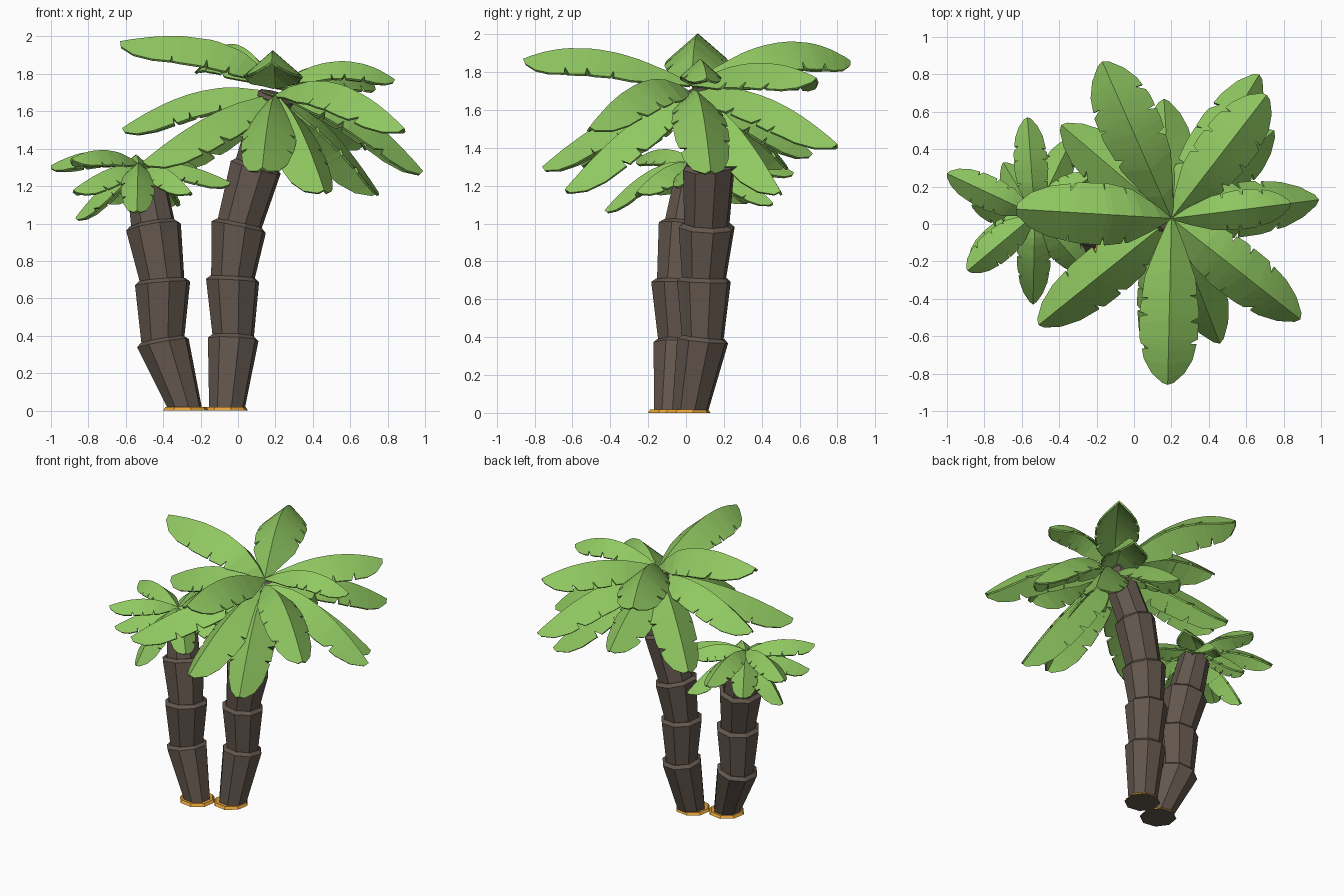
import bpy, bmesh, math, random
from mathutils import Vector

if "Cube" in bpy.data.objects:
    bpy.data.objects.remove(bpy.data.objects["Cube"])

random.seed(4)


def material(name, rgb):
    m = bpy.data.materials.new(name)
    m.diffuse_color = (*rgb, 1)
    m.use_nodes = True
    m.node_tree.nodes["Principled BSDF"].inputs["Base Color"].default_value = m.diffuse_color
    return m


GREEN = material("leaf_green", (0.28, 0.58, 0.12))
BARK = material("bark_brown", (0.125, 0.095, 0.075))
SAND = material("sand_orange", (0.79, 0.36, 0.04))


def add_object(name, bm, *mats):
    me = bpy.data.meshes.new(name)
    bm.to_mesh(me)
    bm.free()
    ob = bpy.data.objects.new(name, me)
    for m in mats:
        me.materials.append(m)
    bpy.context.collection.objects.link(ob)
    return ob


def frustum(bm, rings, sides=8):
    """Closed tube through rings of (centre, axis, radius)."""
    loops = []
    for c, axis, r in rings:
        q = Vector((0, 0, 1)).rotation_difference(axis)
        loops.append([bm.verts.new(c + q @ Vector((r * math.cos(a), r * math.sin(a), 0)))
                      for a in [math.tau * (k + 0.3) / sides for k in range(sides)]])
    bottom = bm.faces.new(loops[0][::-1])
    bm.faces.new(loops[-1])
    for lo, hi in zip(loops, loops[1:]):
        for k in range(sides):
            n = (k + 1) % sides
            bm.faces.new((lo[k], lo[n], hi[n], hi[k]))
    return bottom


def trunk(name, pts, low, high):
    """Stack of segments, each flaring upward to a sharp rim."""
    bm = bmesh.new()
    p = [Vector(v) for v in pts]
    n = len(p)
    axes = [(p[min(i + 1, n - 1)] - p[max(i - 1, 0)]).normalized() for i in range(n)]
    axes[0] = Vector((0, 0, 1))
    for i in range(n - 1):
        drop = axes[i] * (0.02 if i else 0)
        top, ax = p[i + 1], axes[i + 1]
        frustum(bm, [(p[i] - drop, axes[i], low[i]), (top - ax * 0.02, ax, high[i]),
                     (top, ax, high[i] * 0.84)])
    add_object(name, bm, BARK)


def sand_patch(name, x, y, r):
    bm = bmesh.new()
    up = Vector((0, 0, 1))
    base = frustum(bm, [(Vector((x, y, 0)), up, r), (Vector((x, y, 0.018)), up, r * 0.9)])
    base.material_index = 1
    add_object(name, bm, SAND, BARK)


PROFILE = [(0, 0.1), (0.12, 0.48), (0.28, 0.86), (0.5, 1.0), (0.7, 0.98),
           (0.86, 0.82), (0.95, 0.56), (1, 0.2)]


def width_at(t):
    for (a, wa), (b, wb) in zip(PROFILE, PROFILE[1:]):
        if t <= b:
            return wa + (wb - wa) * (t - a) / (b - a)
    return PROFILE[-1][1]


def frond(name, start, tip, ctrl_z, width, ctrl_at=0.45, fold=41):
    """Folded, notched leaf along a quadratic curve."""
    a, c = Vector(start), Vector(tip)
    b = a.lerp(c, ctrl_at)
    b.z = ctrl_z
    notches = [[n + random.uniform(-0.05, 0.05) for n in (0.38, 0.57, 0.76)] for _ in range(2)]
    ts = {t for t, _ in PROFILE}
    for n in notches[0] + notches[1]:
        ts |= {n - 0.035, n, n + 0.008}
    ts = sorted(ts)
    across, down = math.cos(math.radians(fold)), math.sin(math.radians(fold))
    bm = bmesh.new()
    rows = []
    for t in ts:
        mid = a * (1 - t) ** 2 + b * 2 * t * (1 - t) + c * t * t
        tan = ((b - a) * (1 - t) + (c - b) * t).normalized()
        side = tan.cross(Vector((0, 0, 1))).normalized()
        nor = side.cross(tan)
        row = [bm.verts.new(mid)]
        for k, s in enumerate((1, -1)):
            w = width * width_at(t) * (0.74 if t in notches[k] else 1)
            row.append(bm.verts.new(mid + side * s * w * across - nor * w * down))
        rows.append(row)
    for (m0, r0, l0), (m1, r1, l1) in zip(rows, rows[1:]):
        bm.faces.new((m0, r0, r1, m1))
        bm.faces.new((m0, m1, l1, l0))
    ob = add_object(name, bm, GREEN)
    mod = ob.modifiers.new("thickness", "SOLIDIFY")
    mod.thickness = 0.013
    mod.offset = -1


# Trunks and sand at their feet
trunk("tall_trunk",
      [(-.06, .02, 0), (-.025, .09, .40), (-.028, .095, .715), (.008, .11, 1.0), (.10, .12, 1.32), (.20, .05, 1.69)],
      [.097, .112, .118, .122, .118], [.139, .146, .152, .142, .11])
trunk("short_trunk",
      [(-.28, -.08, 0), (-.405, -.03, .38), (-.405, -.035, .70), (-.455, .005, 1.0), (-.50, .05, 1.28)],
      [.092, .118, .121, .122], [.144, .152, .152, .105])
sand_patch("sand_tall", -.065, .01, .122)
sand_patch("sand_short", -.28, -.08, .125)

# Tall crown, upper ring: tip, control height, half width, control position
TALL = (.20, .03, 1.74)
for i, (tip, cz, w, at) in enumerate([
        ((-.63, .08, 1.975), 2.09, .22, .25),
        ((-.17, .87, 1.86), 2.11, .22, .58),
        ((.71, .69, 1.77), 1.94, .20, .52),
        ((.84, .11, 1.77), 1.98, .14, .55),
        ((.18, -.86, 1.87), 2.03, .21, .58)]):
    frond(f"tall_upper_leaf_{i}", TALL, tip, cz, w, at)

# Tall crown, drooping ring
LOW = (.20, .03, 1.69)
for i, (tip, cz) in enumerate([
        ((.99, .13, 1.28), 1.80), ((.89, -.51, 1.51), 1.90), ((.46, -.64, 1.18), 1.62),
        ((.13, -.76, 1.30), 1.68), ((-.51, -.54, 1.33), 1.66), ((-.62, .10, 1.51), 1.82),
        ((-.39, .53, 1.31), 1.68), ((.16, .67, 1.37), 1.70), ((.67, .80, 1.42), 1.80),
        ((.75, .50, 1.17), 1.64)]):
    frond(f"tall_lower_leaf_{i}", LOW, tip, cz, .195)

# Short crown
SHORT = (-.53, .05, 1.32)
for i, (tip, cz) in enumerate([
        ((-1.0, .27, 1.31), 1.46), ((-.89, -.25, 1.35), 1.45), ((-.88, -.20, 1.18), 1.33),
        ((-.87, .10, 1.03), 1.28), ((-.54, -.43, 1.07), 1.38), ((-.25, -.26, 1.17), 1.36),
        ((-.04, .0, 1.22), 1.36), ((-.57, .57, 1.27), 1.44), ((-.33, .46, 1.11), 1.34),
        ((-.70, .33, 1.12), 1.32), ((-.22, .26, 1.30), 1.42)]):
    frond(f"short_leaf_{i}", SHORT, tip, cz, .12)
